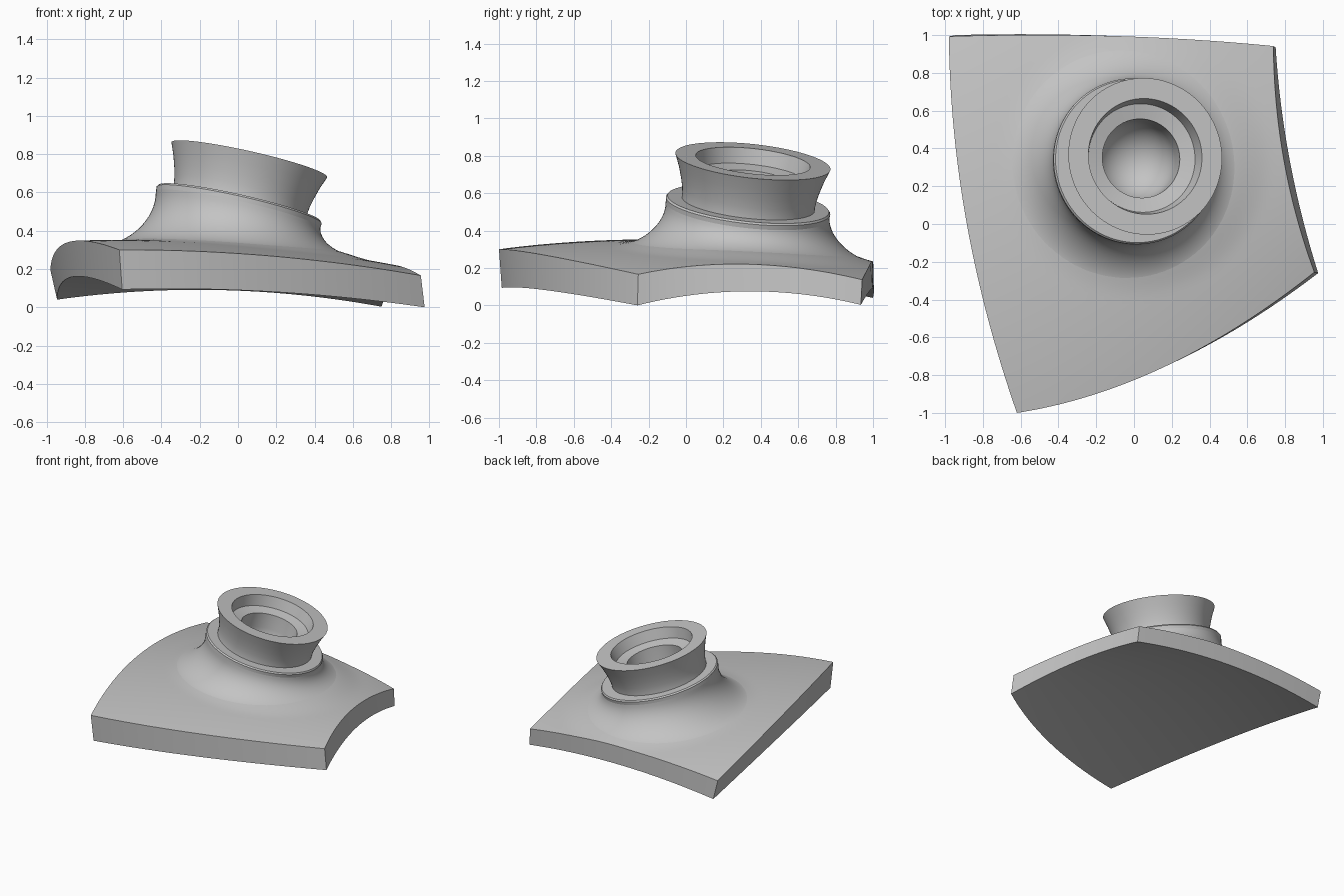
import bpy, bmesh, math
from mathutils import Vector
from mathutils.bvhtree import BVHTree

if "Cube" in bpy.data.objects:
    bpy.data.objects.remove(bpy.data.objects["Cube"])

grey = bpy.data.materials.new("light_grey")
grey.diffuse_color = (0.55, 0.55, 0.55, 1)
grey.use_nodes = True
grey.node_tree.nodes["Principled BSDF"].inputs["Base Color"].default_value = grey.diffuse_color


def finish(bm, name, angle=30):
    bmesh.ops.recalc_face_normals(bm, faces=bm.faces)
    me = bpy.data.meshes.new(name)
    bm.to_mesh(me)
    bm.free()
    ob = bpy.data.objects.new(name, me)
    me.materials.append(grey)
    bpy.context.collection.objects.link(ob)
    bpy.ops.object.select_all(action='DESELECT')
    ob.select_set(True)
    bpy.context.view_layer.objects.active = ob
    bpy.ops.object.shade_smooth_by_angle(angle=math.radians(angle))
    return ob


def arc(p0, pm, p1, t):
    # quadratic curve through start, middle and end
    return p0 * ((1 - t) * (1 - 2 * t)) + pm * (4 * t * (1 - t)) + p1 * (t * (2 * t - 1))


def patch(c, m, u, v):
    # surface spanned by four curved edges; c = corners, m = edge middles
    a, b, cc, d = c
    ab, bc, cd, da = m
    s = arc(d, cd, cc, u) * (1 - v) + arc(a, ab, b, u) * v
    s += arc(d, da, a, v) * (1 - u) + arc(cc, bc, b, v) * u
    return s - (d * ((1 - u) * (1 - v)) + cc * (u * (1 - v)) + a * ((1 - u) * v) + b * (u * v))


def bridge(bm, r0, r1):
    n = len(r0)
    for i in range(n):
        j = (i + 1) % n
        bm.faces.new((r0[i], r0[j], r1[j], r1[i]))


# tilted axis shared by the socket and its skirt
V = Vector
SEG = 96
centre = V((.008, .333, .543))
axis = V((.225, .11, 1)).normalized()
turn = V((0, 0, 1)).rotation_difference(axis)

# curved plate: back left, back right, front right, front left corners
top = ([V((-.98, .993, .195)), V((.738, .942, .137)), V((.955, -.255, .166)), V((-.62, -1, .3))],
       [V((-.1, .995, .232)), V((.795, .33, .22)), V((.17, -.752, .268)), V((-.885, 0, .341))])
bottom = ([V((-.945, 1, .04)), V((.75, .935, .003)), V((.975, -.26, 0)), V((-.605, -.985, .093))],
          [V((-.1, .995, .09)), V((.825, .335, .075)), V((.18, -.747, .081)), V((-.86, 0, .16))])
N = 48
bm = bmesh.new()
grids = []
for c, m in (top, bottom):
    g = [[bm.verts.new(patch(c, m, i / N, j / N)) for j in range(N + 1)] for i in range(N + 1)]
    for i in range(N):
        for j in range(N):
            bm.faces.new((g[i][j], g[i + 1][j], g[i + 1][j + 1], g[i][j + 1]))
    grids.append(g)

# gentle swelling of the plate around the socket
for vert in (v for col in grids[0] for v in col):
    d = math.hypot(vert.co.x - centre.x, vert.co.y - centre.y)
    f = min(1, max(0, (.72 - d) / .26))
    vert.co.z += .03 * f * f * (3 - 2 * f)


def border(g):
    return ([g[i][0] for i in range(N)] + [g[N][j] for j in range(N)]
            + [g[i][N] for i in range(N, 0, -1)] + [g[0][j] for j in range(N, 0, -1)])


bridge(bm, border(grids[0]), border(grids[1]))
bm.normal_update()
ground = BVHTree.FromBMesh(bm)
finish(bm, "curved_plate")


def ring_point(r, h, k):
    a = 2 * math.pi * k / SEG
    return centre + turn @ V((r * math.cos(a), r * math.sin(a), h))


# flared socket with stepped, round-bottomed bore
profile = [(.44, -.035), (.442, -.01), (.434, 0), (.357, 0), (.357, .02), (.362, .06),
           (.374, .11), (.392, .17), (.417, .235), (.308, .235), (.289, .152), (.21, .135)]
profile += [(.21 * math.cos(a), .02 - .21 * math.sin(a)) for a in (math.pi * i / 20 for i in range(10))]
bm = bmesh.new()
rings = [[bm.verts.new(ring_point(r, h, k)) for k in range(SEG)] for r, h in profile]
for r0, r1 in zip(rings, rings[1:]):
    bridge(bm, r0, r1)
tip = bm.verts.new(ring_point(0, -.19, 0))
for k in range(SEG):
    bm.faces.new((rings[-1][k], rings[-1][(k + 1) % SEG], tip))
finish(bm, "flared_socket")


# skirt sweeping from the socket ledge down into the plate
def ground_z(p):
    hit = ground.ray_cast(V((p.x, p.y, 3)), V((0, 0, -1)))[0]
    return hit.z if hit else .25


STEPS = 14
bm = bmesh.new()
columns = []
for k in range(SEG):
    p = ring_point(.44, -.035, k)
    out = V((p.x - centre.x, p.y - centre.y, 0)).normalized()
    height = p.z - ground_z(p)
    width = .03 + .88 * height
    col = []
    for s in range(STEPS + 1):
        a = math.pi / 2 * s / STEPS
        q = p + out * width * (1 - math.cos(a))
        q.z = ground_z(q) + height * (1 - math.sin(a)) - .002 * s / STEPS
        col.append(bm.verts.new(q))
    columns.append(col)
for s in range(STEPS):
    bridge(bm, [c[s] for c in columns], [c[s + 1] for c in columns])
finish(bm, "skirt", 50)
